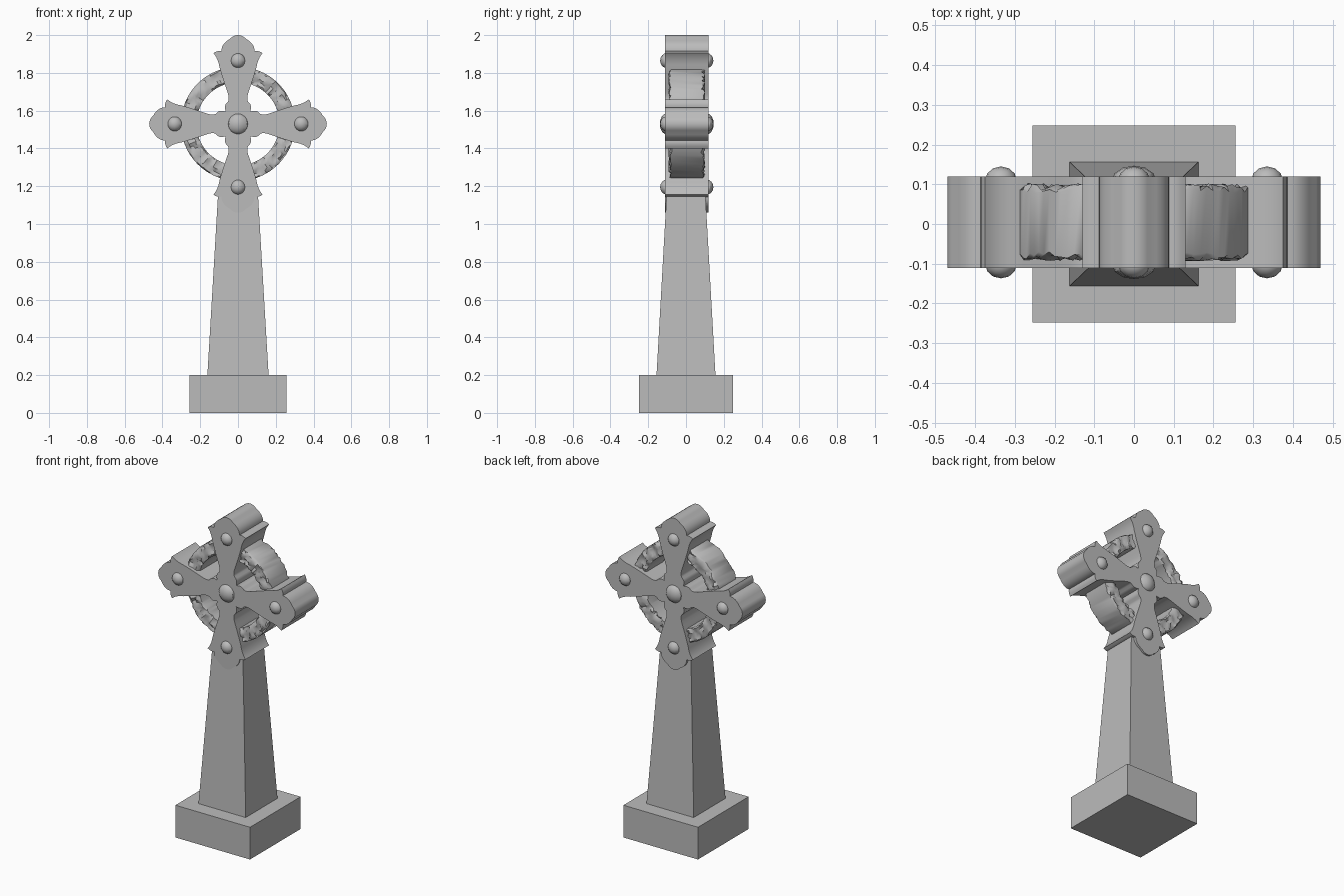
import bpy, bmesh, math, random
from mathutils import Matrix, Vector

random.seed(4)
if "Cube" in bpy.data.objects:
    bpy.data.objects.remove(bpy.data.objects["Cube"])

stone = bpy.data.materials.new("grey stone")
stone.use_nodes = True
stone.diffuse_color = (0.5, 0.5, 0.5, 1)
stone.node_tree.nodes["Principled BSDF"].inputs["Base Color"].default_value = stone.diffuse_color

CENTRE_Z = 1.53
MID_Y = 0.004


def finish(bm, name, angle=None):
    """Turn a bmesh into a named stone object."""
    bmesh.ops.recalc_face_normals(bm, faces=bm.faces)
    mesh = bpy.data.meshes.new(name)
    bm.to_mesh(mesh)
    bm.free()
    mesh.materials.append(stone)
    obj = bpy.data.objects.new(name, mesh)
    bpy.context.collection.objects.link(obj)
    if angle:
        bpy.ops.object.select_all(action='DESELECT')
        obj.select_set(True)
        bpy.context.view_layer.objects.active = obj
        bpy.ops.object.shade_smooth_by_angle(angle=math.radians(angle))
    return obj


def block(name, z0, z1, bottom, top):
    """Square block with separate bottom and top half sizes."""
    bm = bmesh.new()
    bmesh.ops.create_cube(bm, size=2)
    for v in bm.verts:
        hx, hy = top if v.co.z > 0 else bottom
        v.co = (v.co.x * hx, v.co.y * hy, z1 if v.co.z > 0 else z0)
    return finish(bm, name)


def curve(a, b, c, steps=6):
    """Quadratic curve from a to c, without its last point."""
    a, b, c = Vector(a), Vector(b), Vector(c)
    return [a * (1 - t) ** 2 + b * 2 * t * (1 - t) + c * t * t
            for t in (i / steps for i in range(steps))]


# Plinth and tapered shaft
block("plinth", 0, 0.2, (0.256, 0.248), (0.256, 0.248))
block("shaft", 0.2, 1.2, (0.162, 0.156), (0.103, 0.1))

# Cross head: half an arm as (distance from centre, half width)
half = curve((0.065, 0.065), (0.1, 0.078), (0.118, 0.053), 4)
half += curve((0.118, 0.053), (0.13, 0.045), (0.16, 0.053), 3)
half += curve((0.16, 0.053), (0.23, 0.078), (0.3, 0.098))
half += curve((0.3, 0.098), (0.345, 0.105), (0.375, 0.13))
half += curve((0.375, 0.13), (0.39, 0.108), (0.385, 0.088), 4)
half += curve((0.385, 0.088), (0.425, 0.088), (0.45, 0.042))
half += curve((0.45, 0.042), (0.47, 0.025), (0.47, 0), 4)
arm = [(r, -h) for r, h in half] + [(0.47, 0)] + [(r, h) for r, h in reversed(half[1:])]

bm = bmesh.new()
outline = []
for k in range(4):
    turn = Matrix.Rotation(k * math.pi / 2, 2)
    for p in arm:
        q = turn @ Vector(p)
        outline.append(bm.verts.new((q.x, MID_Y - 0.115, q.y + CENTRE_Z)))
face = bm.faces.new(outline)
made = bmesh.ops.extrude_face_region(bm, geom=[face])["geom"]
bmesh.ops.translate(bm, vec=(0, 0.23, 0),
                    verts=[g for g in made if isinstance(g, bmesh.types.BMVert)])
finish(bm, "cross_head", 35)

# Ring with rough chiselled front and back faces
SEGMENTS = 96
radii = (0.302, 0.295, 0.28, 0.262, 0.245, 0.23, 0.22)
bm = bmesh.new()
loops = []
for i in range(SEGMENTS):
    a = 2 * math.pi * i / SEGMENTS
    section = []
    for side in (-1, 1):
        for j, r in enumerate(radii if side < 0 else radii[::-1]):
            edge = r in (radii[0], radii[-1])
            depth = 0.083 + random.uniform(-0.009, 0.009) + (0 if edge else 0.006)
            rr = r if edge else r + random.uniform(-0.004, 0.004)
            section.append(bm.verts.new((rr * math.cos(a), MID_Y + side * depth,
                                         CENTRE_Z + rr * math.sin(a))))
    loops.append(section)
for i in range(SEGMENTS):
    a, b = loops[i], loops[(i + 1) % SEGMENTS]
    for j in range(len(a)):
        k = (j + 1) % len(a)
        bm.faces.new((a[j], a[k], b[k], b[j]))
finish(bm, "ring", 40)


def boss(name, x, z, radius, depth):
    """Rounded stud on both faces of the cross."""
    for side, label in ((-1, "front"), (1, "back")):
        bm = bmesh.new()
        bmesh.ops.create_uvsphere(bm, u_segments=12, v_segments=8, radius=1)
        for v in bm.verts:
            v.co = (x + v.co.x * radius, MID_Y + side * 0.105 + v.co.y * depth,
                    z + v.co.z * radius)
        finish(bm, f"{label}_{name}_boss", 30)


boss("centre", 0, CENTRE_Z, 0.056, 0.038)
for name, dx, dz in (("left", 1, 0), ("right", -1, 0), ("top", 0, 1), ("bottom", 0, -1)):
    boss(name, dx * 0.335, CENTRE_Z + dz * 0.335, 0.04, 0.036)
